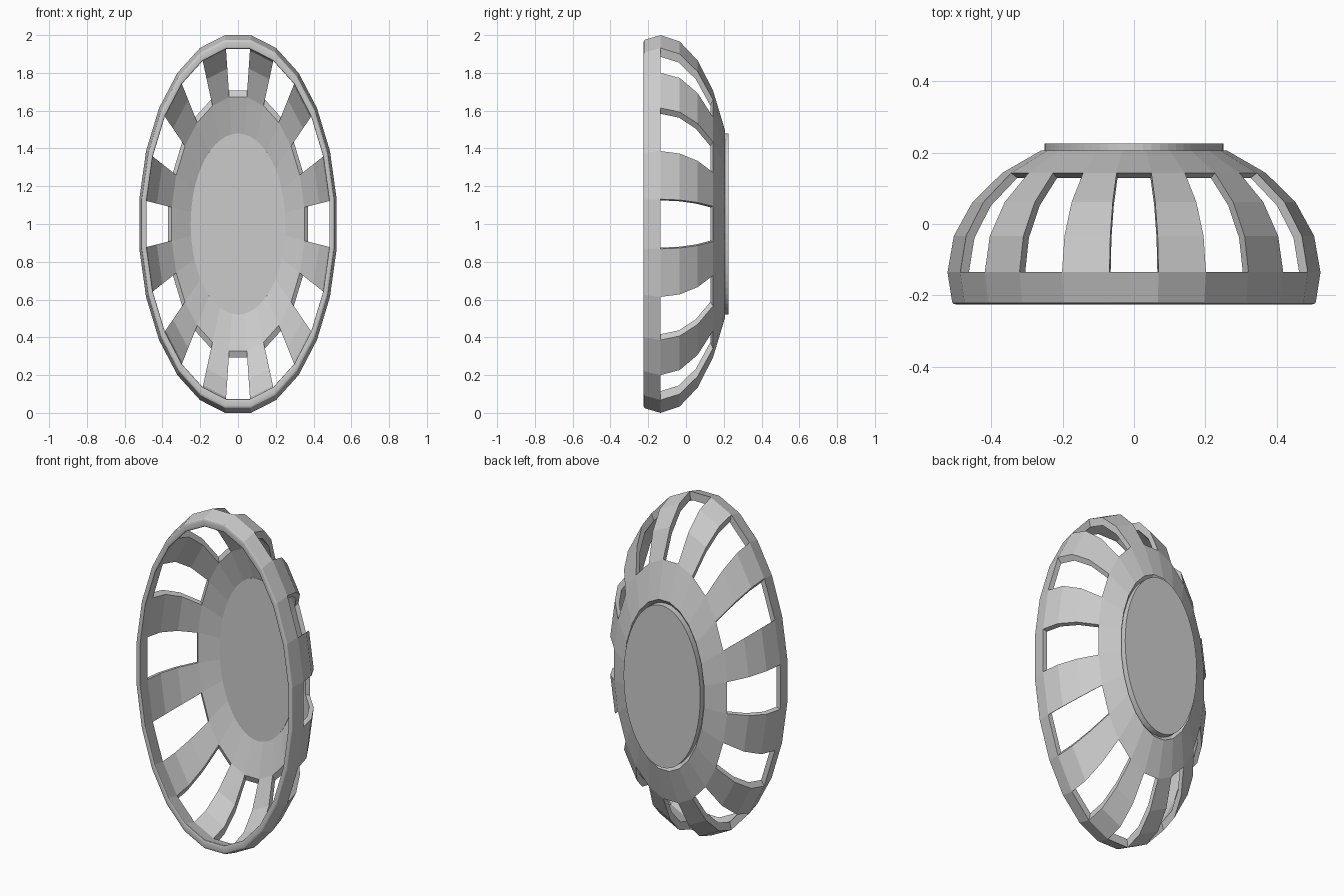
import bpy, bmesh, math
from mathutils import Matrix

if "Cube" in bpy.data.objects:
    bpy.data.objects.remove(bpy.data.objects["Cube"])

SEGS = 24
SCALE = (0.527, 0.393, 1.0086)      # unit dome squashed into an ellipse
Y0 = -0.135                         # widest ring of the dome
LATS = [-13.25, 0, 15, 30, 45, 60]  # rim, four slotted bands, crown
WALL = 0.95                         # inner radius / outer radius


def finish(bm, name):
    bmesh.ops.transform(bm, matrix=Matrix.Translation((0, Y0, 1)) @ Matrix.Diagonal((*SCALE, 1)), verts=bm.verts)
    bmesh.ops.recalc_face_normals(bm, faces=bm.faces)
    me = bpy.data.meshes.new(name)
    bm.to_mesh(me)
    bm.free()
    ob = bpy.data.objects.new(name, me)
    bpy.context.collection.objects.link(ob)
    return ob


def kept(i, j):
    # rim and crown are complete, every other column between them is a slot
    if i < 0 or i >= len(LATS) - 1:
        return False
    return i in (0, len(LATS) - 2) or j % 2 == 0


# Slotted dome shell
bm = bmesh.new()
grid = {}
for s, f in enumerate((1.0, WALL)):
    for i, lat in enumerate(LATS):
        a = math.radians(lat)
        r = f * math.cos(a)
        y = math.sin(a) * (1 if i == 0 else f)
        for j in range(SEGS):
            t = 2 * math.pi * (j + 0.5) / SEGS
            grid[s, i, j] = bm.verts.new((r * math.sin(t), y, r * math.cos(t)))


def wall(a, b):
    bm.faces.new((grid[(0, *a)], grid[(0, *b)], grid[(1, *b)], grid[(1, *a)]))


for i in range(len(LATS) - 1):
    for j in range(SEGS):
        if not kept(i, j):
            continue
        k = (j + 1) % SEGS
        for s in (0, 1):
            bm.faces.new([grid[s, i, j], grid[s, i, k], grid[s, i + 1, k], grid[s, i + 1, j]])
        # close the sides facing a slot or an open end
        if not kept(i - 1, j):
            wall((i, j), (i, k))
        if not kept(i + 1, j):
            wall((i + 1, j), (i + 1, k))
        if not kept(i, (j - 1) % SEGS):
            wall((i, j), (i + 1, j))
        if not kept(i, k):
            wall((i, k), (i + 1, k))
bmesh.ops.recalc_face_normals(bm, faces=bm.faces)

# Rounded front lip
lip = {grid[s, 0, j]: s for s in (0, 1) for j in range(SEGS)}
edges = [e for e in bm.edges if all(v in lip for v in e.verts)
         and lip[e.verts[0]] == lip[e.verts[1]]]
bmesh.ops.bevel(bm, geom=edges, offset=0.018, offset_type='OFFSET', segments=3, profile=0.5, affect='EDGES')
finish(bm, "slotted_dome")

# Round end plate closing the crown
bm = bmesh.new()
y_in, y_out = 0.817, 0.916
bmesh.ops.create_cone(bm, cap_ends=True, segments=64, radius1=0.475, radius2=0.475, depth=y_out - y_in,
                      matrix=Matrix.Translation((0, (y_in + y_out) / 2, 0)) @ Matrix.Rotation(math.pi / 2, 4, 'X'))
finish(bm, "end_plate")
